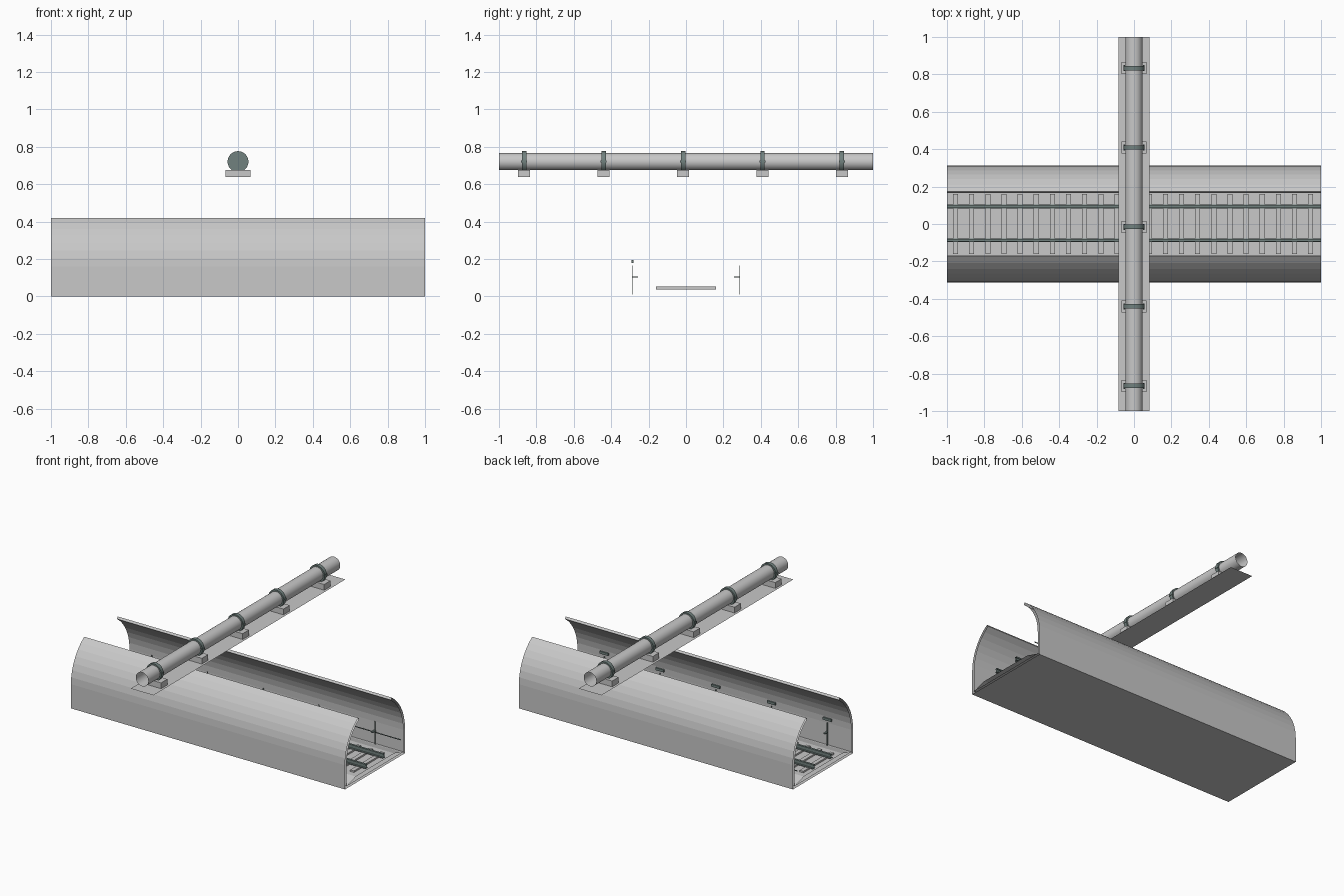
import bpy, bmesh, math
from mathutils import Matrix

if "Cube" in bpy.data.objects:
    bpy.data.objects.remove(bpy.data.objects["Cube"])


def material(name, rgb):
    m = bpy.data.materials.new(name)
    m.diffuse_color = (*rgb, 1)
    m.use_nodes = True
    m.node_tree.nodes["Principled BSDF"].inputs["Base Color"].default_value = m.diffuse_color
    return m


GREY = material("concrete_grey", (0.58, 0.58, 0.58))
STEEL = material("dark_steel", (0.165, 0.22, 0.21))


def finish(bm, name, mat):
    bmesh.ops.recalc_face_normals(bm, faces=bm.faces)
    me = bpy.data.meshes.new(name)
    bm.to_mesh(me)
    bm.free()
    me.materials.append(mat)
    ob = bpy.data.objects.new(name, me)
    bpy.context.collection.objects.link(ob)
    return ob


def boxes(name, mat, items):
    """Boxes given as (centre, size), joined in one object."""
    bm = bmesh.new()
    for c, s in items:
        bmesh.ops.create_cube(bm, size=1,
                              matrix=Matrix.Translation(c) @ Matrix.Diagonal((*s, 1)))
    return finish(bm, name, mat)


def sweep_x(name, mat, profile, closed=True):
    """Uncapped sweep of a (y, z) profile along the whole x length."""
    bm = bmesh.new()
    rows = [[bm.verts.new((x, y, z)) for y, z in profile] for x in (-1, 1)]
    n = len(profile)
    for i in range(n if closed else n - 1):
        j = (i + 1) % n
        bm.faces.new((rows[0][i], rows[0][j], rows[1][j], rows[1][i]))
    return finish(bm, name, mat)


def cylinder_y(name, mat, r, length, centres, z, caps, sides=24):
    bm = bmesh.new()
    for y in centres:
        bmesh.ops.create_cone(bm, cap_ends=caps, segments=sides, radius1=r, radius2=r,
                              depth=length, matrix=Matrix.Translation((0, y, z))
                              @ Matrix.Rotation(math.pi / 2, 4, 'X'))
    return finish(bm, name, mat)


# Open-topped tunnel lining with curved shoulders
SPRING, R_OUT, R_IN, CUT = 0.16, 0.313, 0.297, math.radians(56)


def arc(r):
    return [(r * math.cos(CUT * i / 7), SPRING + r * math.sin(CUT * i / 7)) for i in range(8)]


right_out = [(R_OUT, 0)] + arc(R_OUT)
right_in = arc(R_IN)[::-1] + [(R_IN, 0.015)]
half = right_out + right_in
sweep_x("tunnel_lining", GREY, half + [(-y, z) for y, z in half[::-1]])

# Track bed, sleepers and rails
sweep_x("track_bed", GREY, [(-0.285, 0.016), (-0.2, 0.042), (0.2, 0.042), (0.285, 0.016)], False)
boxes("sleepers", GREY, [((-0.954 + 0.0863 * i, 0, 0.045), (0.027, 0.32, 0.015))
                         for i in range(23)])
rail_half = [(0.01, 0.052), (0.01, 0.056), (0.003, 0.058), (0.003, 0.07),
             (0.007, 0.072), (0.007, 0.08)]
rail = rail_half + [(-y, z) for y, z in rail_half[::-1]]
for side, y0 in (("back", 0.093), ("front", -0.087)):
    sweep_x("rail_" + side, STEEL, [(y + y0, z) for y, z in rail])

# Wall posts, brackets, lamps and a long cable
STATIONS = [-0.83 + 0.407 * i for i in range(5)]
for side, s in (("back", 1), ("front", -1)):
    boxes("wall_posts_" + side, STEEL,
          [((x, s * 0.287, 0.088), (0.006, 0.004, 0.155)) for x in STATIONS])
    boxes("wall_brackets_" + side, STEEL,
          [((x, s * 0.271, 0.105), (0.014, 0.03, 0.006)) for x in STATIONS])
boxes("wall_lamps", STEEL, [((x, -0.287, 0.188), (0.06, 0.01, 0.016)) for x in STATIONS])
sweep_x("wall_cable", STEEL, [(0.268 + 0.003 * math.cos(a * math.pi / 3),
                               0.105 + 0.003 * math.sin(a * math.pi / 3)) for a in range(6)])

# Overhead pipe with clamps on support blocks
CLAMPS = [-0.866 + 0.425 * i for i in range(5)]
PIPE_Z = 0.721
pipe = cylinder_y("overhead_pipe", GREY, 0.046, 2, [0], PIPE_Z, False)
clamps = cylinder_y("pipe_clamps", STEEL, 0.056, 0.024, CLAMPS, PIPE_Z, True)
boxes("clamp_lugs", STEEL, [((s * 0.053, y, 0.721), (0.008, 0.03, 0.012))
                            for y in CLAMPS for s in (-1, 1)])
boxes("support_blocks", GREY, [((0, y, 0.658), (0.136, 0.066, 0.038)) for y in CLAMPS])

# Thin ground strip under the pipe
bm = bmesh.new()
bmesh.ops.create_grid(bm, x_segments=1, y_segments=1, size=1,
                      matrix=Matrix.Translation((0, 0, 0.638)) @ Matrix.Diagonal((0.083, 1, 1, 1)))
finish(bm, "pipe_strip", GREY)

# Smooth shading on the round parts
for ob in (pipe, clamps):
    bpy.ops.object.select_all(action='DESELECT')
    ob.select_set(True)
    bpy.context.view_layer.objects.active = ob
    bpy.ops.object.shade_smooth_by_angle(angle=math.radians(30))
